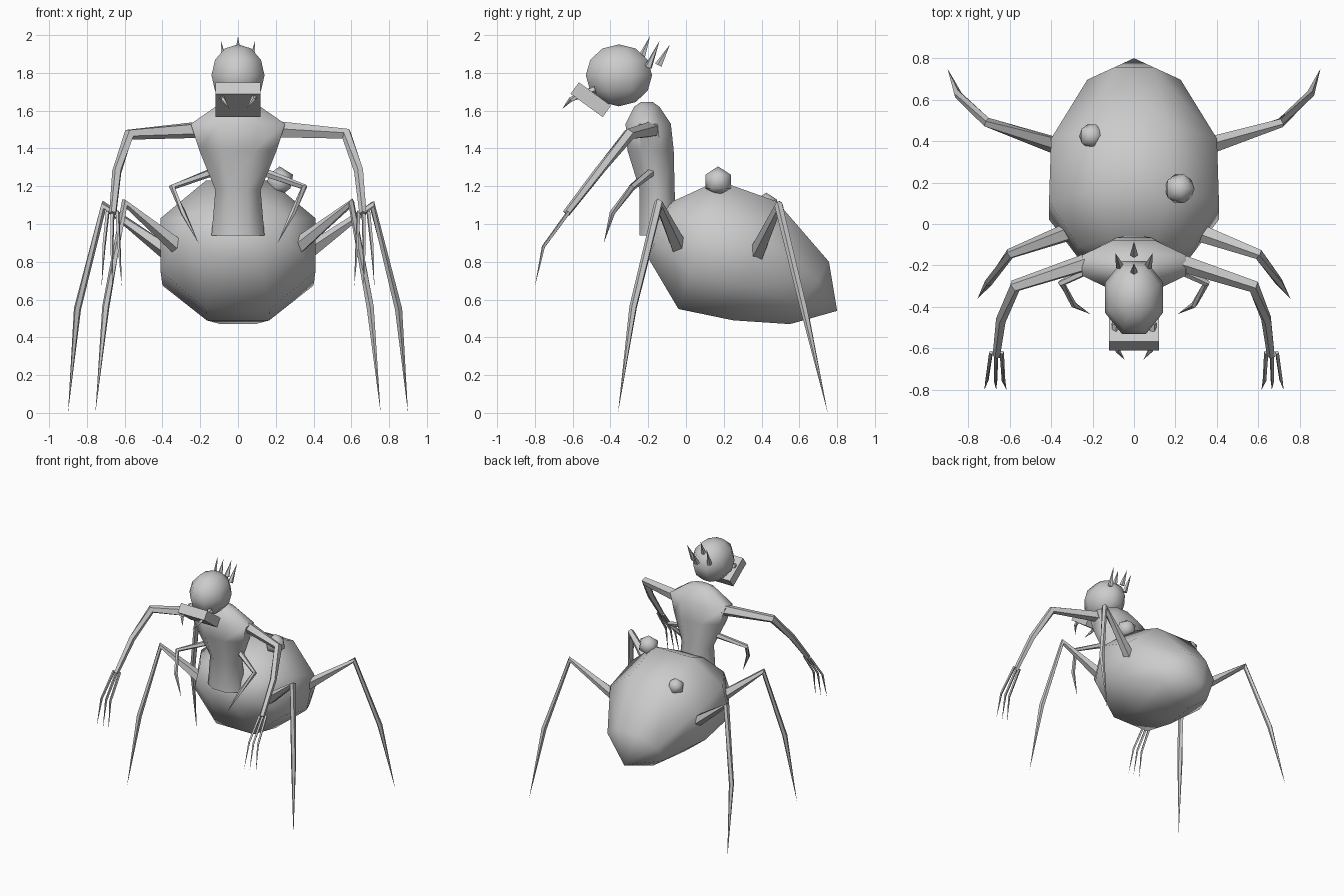
import bpy, bmesh, math
from mathutils import Vector, Matrix

if "Cube" in bpy.data.objects:
    bpy.data.objects.remove(bpy.data.objects["Cube"])


def make(name, bm, angle=40):
    bmesh.ops.recalc_face_normals(bm, faces=bm.faces)
    me = bpy.data.meshes.new(name)
    bm.to_mesh(me)
    bm.free()
    ob = bpy.data.objects.new(name, me)
    bpy.context.collection.objects.link(ob)
    bpy.ops.object.select_all(action='DESELECT')
    ob.select_set(True)
    bpy.context.view_layer.objects.active = ob
    bpy.ops.object.shade_smooth_by_angle(angle=math.radians(angle))
    return ob


def skin(bm, rings, start=None, end=None):
    """Bridge equal-sized rings, closing each end with a face or a pole."""
    vs = [[bm.verts.new(p) for p in r] for r in rings]
    n = len(vs[0])
    for a, b in zip(vs, vs[1:]):
        for i in range(n):
            bm.faces.new((a[i], a[(i + 1) % n], b[(i + 1) % n], b[i]))
    for ring, pole in ((vs[0], start), (vs[-1], end)):
        if pole is None:
            bm.faces.new(ring)
        else:
            p = bm.verts.new(pole)
            for i in range(n):
                bm.faces.new((ring[i], ring[(i + 1) % n], p))


def octagon(center, half_a, half_b):
    """Flat-sided octagon spanned by two half-axis vectors."""
    k = 1 / math.cos(math.pi / 8)
    return [center + half_a * (k * math.cos((i + .5) * math.pi / 4))
            + half_b * (k * math.sin((i + .5) * math.pi / 4)) for i in range(8)]


def limb(name, pts, radii, sides=5):
    """Tapered limb along a path; one object per side."""
    for side, sx in (("right", 1), ("left", -1)):
        p = [Vector((x * sx, y, z)) for x, y, z in pts]
        rings = []
        for i, r in enumerate(radii):
            d = (p[min(i + 1, len(p) - 1)] - p[i]).normalized()
            if i:
                d = (d + (p[i] - p[i - 1]).normalized()).normalized()
            u = d.cross(Vector((0.3 * sx, 1, 0.2))).normalized()
            v = d.cross(u)
            rings.append([p[i] + r * (u * math.cos(2 * math.pi * k / sides)
                                      + v * math.sin(2 * math.pi * k / sides))
                          for k in range(sides)])
        bm = bmesh.new()
        skin(bm, rings, end=p[-1] if len(radii) < len(p) else None)
        make(f"{name}_{side}", bm, 30)


def ball(name, loc, scale, ico=False):
    bm = bmesh.new()
    m = Matrix.Translation(loc) @ Matrix.Diagonal((*scale, 1))
    if ico:
        bmesh.ops.create_icosphere(bm, subdivisions=1, radius=1, matrix=m)
    else:
        bmesh.ops.create_uvsphere(bm, u_segments=8, v_segments=6, radius=1,
                                  matrix=m @ Matrix.Rotation(math.pi / 8, 4, 'Z'))
    make(name, bm, 60)


# Abdomen: tilted low-poly egg; each ring is top (y, z), bottom (y, z), half width
rings = []
for ty, tz, by, bz, w in ((-.07, 1.12, -.20, .82, .27), (.17, 1.23, -.04, .55, .41),
                          (.48, 1.12, .25, .49, .40), (.757, .80, .55, .47, .225)):
    t, b = Vector((0, ty, tz)), Vector((0, by, bz))
    rings.append(octagon((t + b) / 2, Vector((w, 0, 0)), (t - b) / 2))
bm = bmesh.new()
skin(bm, rings, start=(0, -.19, 1.0), end=(0, .80, .54))
make("abdomen", bm, 60)

# Warts on the back
ball("wart_large", (.22, .17, 1.225), (.08, .08, .08), True)
ball("wart_small", (-.205, .425, 1.10), (.066, .066, .066), True)

# Torso: rings of z, front y, back y, half width
rings = [octagon(Vector((0, (f + b) / 2, z)), Vector((w, 0, 0)), Vector((0, (b - f) / 2, 0)))
         for z, f, b, w in ((.94, -.245, -.05, .14), (1.18, -.245, -.06, .12),
                            (1.39, -.31, -.065, .205), (1.53, -.32, -.08, .25),
                            (1.62, -.275, -.14, .12), (1.645, -.24, -.175, .06))]
bm = bmesh.new()
skin(bm, rings)
make("torso", bm, 60)

# Head
ball("head", (0, -.355, 1.787), (.152, .19, .164))

# Tilted jaw plate
bm = bmesh.new()
bmesh.ops.create_cube(bm, size=1, matrix=Matrix.Translation((0, -.504, 1.658))
                      @ Matrix.Rotation(math.radians(-36), 4, 'X')
                      @ Matrix.Diagonal((.24, .21, .075, 1)))
make("jaw", bm, 30)

# Curved fangs
limb("fang", [(.09, -.48, 1.71), (.088, -.54, 1.69), (.08, -.61, 1.66), (.045, -.655, 1.61)],
     [.02, .018, .013], 5)

# Head spikes
for i, (a, b) in enumerate((((0, -.235, 1.88), (0, -.19, 1.995)),
                            ((.07, -.20, 1.83), (.09, -.14, 1.97)),
                            ((-.07, -.20, 1.83), (-.09, -.14, 1.97)),
                            ((0, -.145, 1.84), (0, -.085, 1.95)))):
    a, b = Vector(a), Vector(b)
    d = b - a
    bm = bmesh.new()
    bmesh.ops.create_cone(bm, cap_ends=True, segments=5, radius1=.021, radius2=0, depth=d.length,
                          matrix=Matrix.Translation((a + b) / 2)
                          @ d.to_track_quat('Z', 'Y').to_matrix().to_4x4())
    make(f"head_spike_{i + 1}", bm, 30)

# Walking legs
limb("front_leg", [(.29, -.03, .86), (.60, -.145, 1.11), (.70, -.28, .56), (.755, -.36, 0)],
     [.048, .026, .02])
limb("back_leg", [(.36, .375, .84), (.71, .49, 1.10), (.85, .625, .55), (.90, .75, 0)],
     [.045, .024, .02])

# Main arms with three long fingers each
limb("arm", [(.21, -.18, 1.50), (.575, -.30, 1.475), (.64, -.46, 1.28), (.662, -.635, 1.055)],
     [.045, .032, .026, .02])
for i, (x0, x1) in enumerate(((.638, .615), (.664, .665), (.69, .722))):
    limb(f"finger_{i + 1}", [(x0, -.62, 1.065), ((x0 + x1 * 1.01) / 2, -.755, .88),
                             (x1, -.80, .67)], [.011, .009], 4)

# Small lower arms
limb("small_arm", [(.11, -.17, 1.285), (.35, -.285, 1.195), (.29, -.39, 1.06), (.21, -.435, .90)],
     [.024, .018, .015])
